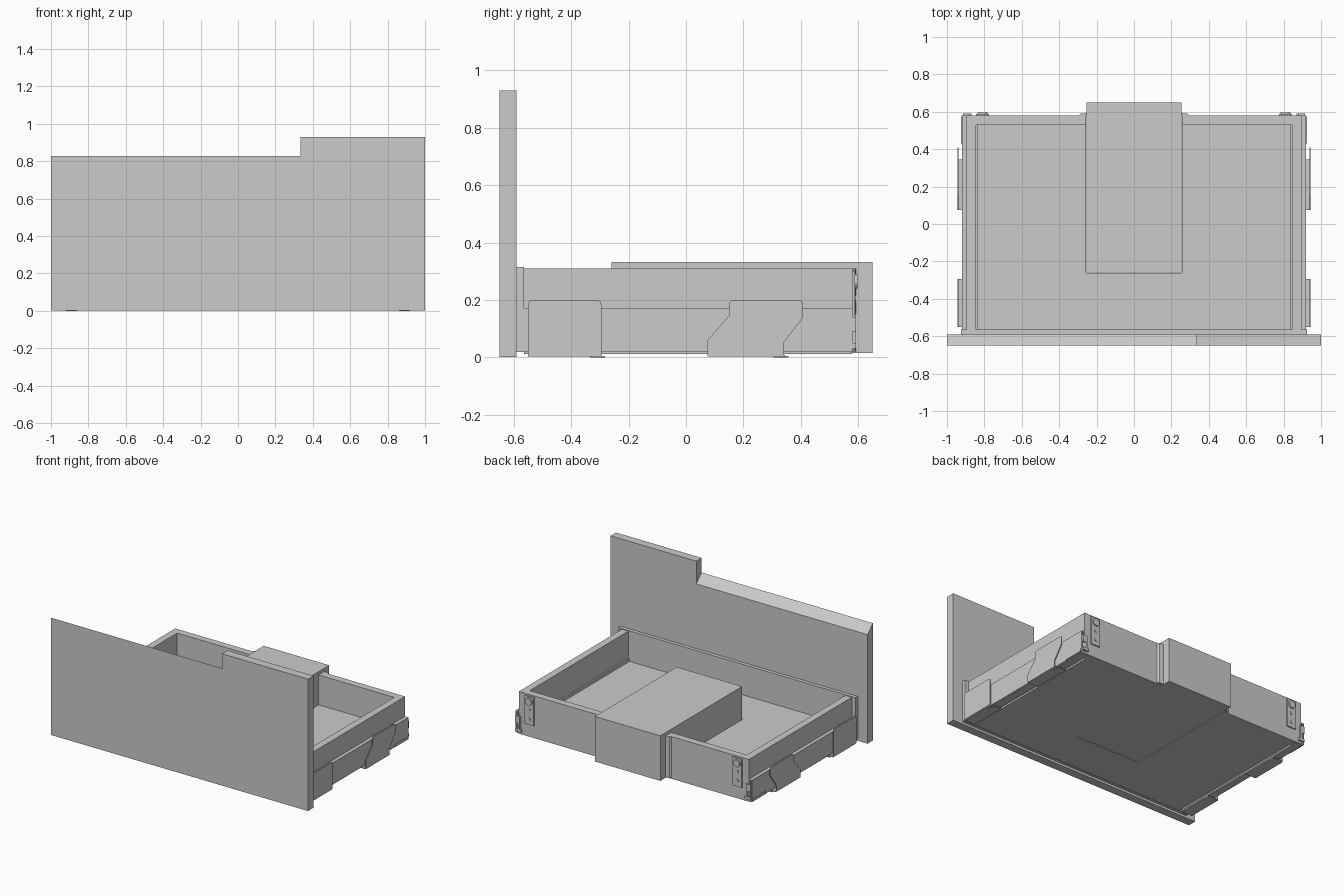
import bpy, bmesh, math
from mathutils import Vector

if "Cube" in bpy.data.objects:
    bpy.data.objects.remove(bpy.data.objects["Cube"])

FLOOR = 0.10  # top of the drawer floor


def make(name, bm):
    bmesh.ops.recalc_face_normals(bm, faces=bm.faces)
    mesh = bpy.data.meshes.new(name)
    bm.to_mesh(mesh)
    bm.free()
    ob = bpy.data.objects.new(name, mesh)
    bpy.context.collection.objects.link(ob)
    return ob


def box(name, x, y, z):
    bm = bmesh.new()
    bmesh.ops.create_cube(bm, size=1)
    for v in bm.verts:
        v.co = [(a[0] + a[1]) / 2 + c * (a[1] - a[0]) for a, c in zip((x, y, z), v.co)]
    return make(name, bm)


def prism(name, pts, axis, a, b):
    """Extrude a 2D outline along x, y or z (0, 1, 2) from a to b."""
    bm = bmesh.new()
    verts = []
    for p in pts:
        co = list(p)
        co.insert(axis, a)
        verts.append(bm.verts.new(co))
    f = bm.faces.new(verts)
    d = Vector((0, 0, 0))
    d[axis] = b - a
    top = bmesh.ops.extrude_face_region(bm, geom=[f], use_keep_orig=True)['geom']
    bmesh.ops.translate(bm, vec=d, verts=[g for g in top if isinstance(g, bmesh.types.BMVert)])
    return make(name, bm)


def rounded(pts, corners, r):
    """Round the listed corners of an outline."""
    out = []
    for i, p in enumerate(pts):
        p = Vector(p)
        if i not in corners:
            out.append(p)
            continue
        a = p + (Vector(pts[i - 1]) - p).normalized() * r
        b = p + (Vector(pts[(i + 1) % len(pts)]) - p).normalized() * r
        for k in range(5):
            t = k / 4
            out.append(a * (1 - t) ** 2 + p * 2 * t * (1 - t) + b * t * t)
    return out


def disc(name, x, y, z, r, depth):
    pts = [(x + r * math.cos(k * math.pi / 8), z + r * math.sin(k * math.pi / 8)) for k in range(16)]
    return prism(name, pts, 1, y, y + depth)


centre = bpy.data.objects.new("mirror_centre", None)
bpy.context.collection.objects.link(centre)
centre.hide_render = True


def both(ob):
    m = ob.modifiers.new("mirror", 'MIRROR')
    m.mirror_object = centre
    m.use_mirror_merge = False


# Front panel: stepped outline, lower top edge chamfered towards the back
panel = prism("front_panel", [(-1, 0.002), (1, 0.002), (1, 0.93), (0.333, 0.93), (0.333, 0.827), (-1, 0.827)],
              1, -0.65, -0.59)
for v in panel.data.vertices:
    if v.co.y > -0.6 and 0.8 < v.co.z < 0.85:
        v.co.z = 0.77

# Drawer box; the floor is cut out around the central cover
box("drawer_front", (-0.925, 0.925), (-0.59, -0.565), (0.018, 0.315))
prism("drawer_floor", [(-0.845, -0.565), (0.845, -0.565), (0.845, 0.53), (0.257, 0.53), (0.257, -0.262),
                       (-0.257, -0.262), (-0.257, 0.53), (-0.845, 0.53)], 2, 0.013, FLOOR)
both(box("drawer_back", (0.257, 0.895), (0.53, 0.58), (0.013, 0.31)))
both(prism("side_wall", [(0.845, 0.045), (0.895, 0.045), (0.895, 0.31), (0.845, 0.31)], 1, -0.565, 0.58))
both(box("side_inner_step", (0.835, 0.845), (-0.565, 0.53), (FLOOR, FLOOR + 0.02)))

# Central cover for the pipe space
box("pipe_cover", (-0.255, 0.255), (-0.26, 0.65), (0.015, 0.332))
both(prism("cover_edge_strip", [(0.255, 0.58), (0.295, 0.58), (0.285, 0.59), (0.255, 0.593)], 2, 0.02, 0.31))

# Runners: an outer channel along the lower side, with rail and end hooks
both(prism("runner_channel", [(0.895, 0.17), (0.92, 0.17), (0.92, 0.018), (0.913, 0.018), (0.913, 0.163),
                              (0.895, 0.163)], 1, -0.565, 0.58))
both(box("runner_rail", (0.86, 0.913), (-0.565, 0.575), (0.012, 0.022)))
both(box("runner_inner", (0.875, 0.9), (-0.565, 0.58), (0.022, 0.045)))
both(box("runner_lip", (0.9, 0.925), (0.43, 0.575), (0.02, 0.038)))
both(box("runner_hook", (0.87, 0.915), (0.58, 0.592), (0.03, 0.05)))
both(box("runner_hook_post", (0.88, 0.895), (0.58, 0.592), (0.05, 0.14)))
both(box("runner_hook_cap", (0.88, 0.915), (0.58, 0.592), (0.09, 0.14)))

# Mounting brackets: a side plate on a foot flange
front_pts = rounded([(-0.55, 0.008), (-0.295, 0.008), (-0.295, 0.2), (-0.55, 0.2)], (2, 3), 0.018)
rear_pts = rounded([(0.075, 0.004), (0.34, 0.004), (0.34, 0.05), (0.408, 0.14), (0.408, 0.2),
                    (0.15, 0.2), (0.15, 0.145), (0.075, 0.06)], (4, 5), 0.018)
rear_pts = [p for p in rear_pts]
for name, pts, y0, y1 in (("front", front_pts, -0.55, -0.295), ("rear", rear_pts, 0.075, 0.345)):
    both(prism(name + "_bracket_plate", pts, 0, 0.937, 0.943))
    both(box(name + "_bracket_foot", (0.86, 0.94), (y0, y1), (0.003, 0.009)))
    both(box(name + "_bracket_tab", (0.86, 0.92), (y1 - 0.04, y1 + 0.012), (0, 0.004)))

# Back fixing plates with screw heads
both(box("back_plate", (0.775, 0.845), (0.58, 0.588), (0.1, 0.3)))
both(disc("back_plate_knob", 0.81, 0.588, 0.265, 0.026, 0.009))
for z in (0.14, 0.205):
    both(disc("back_plate_screw", 0.81, 0.588, z, 0.011, 0.004))
